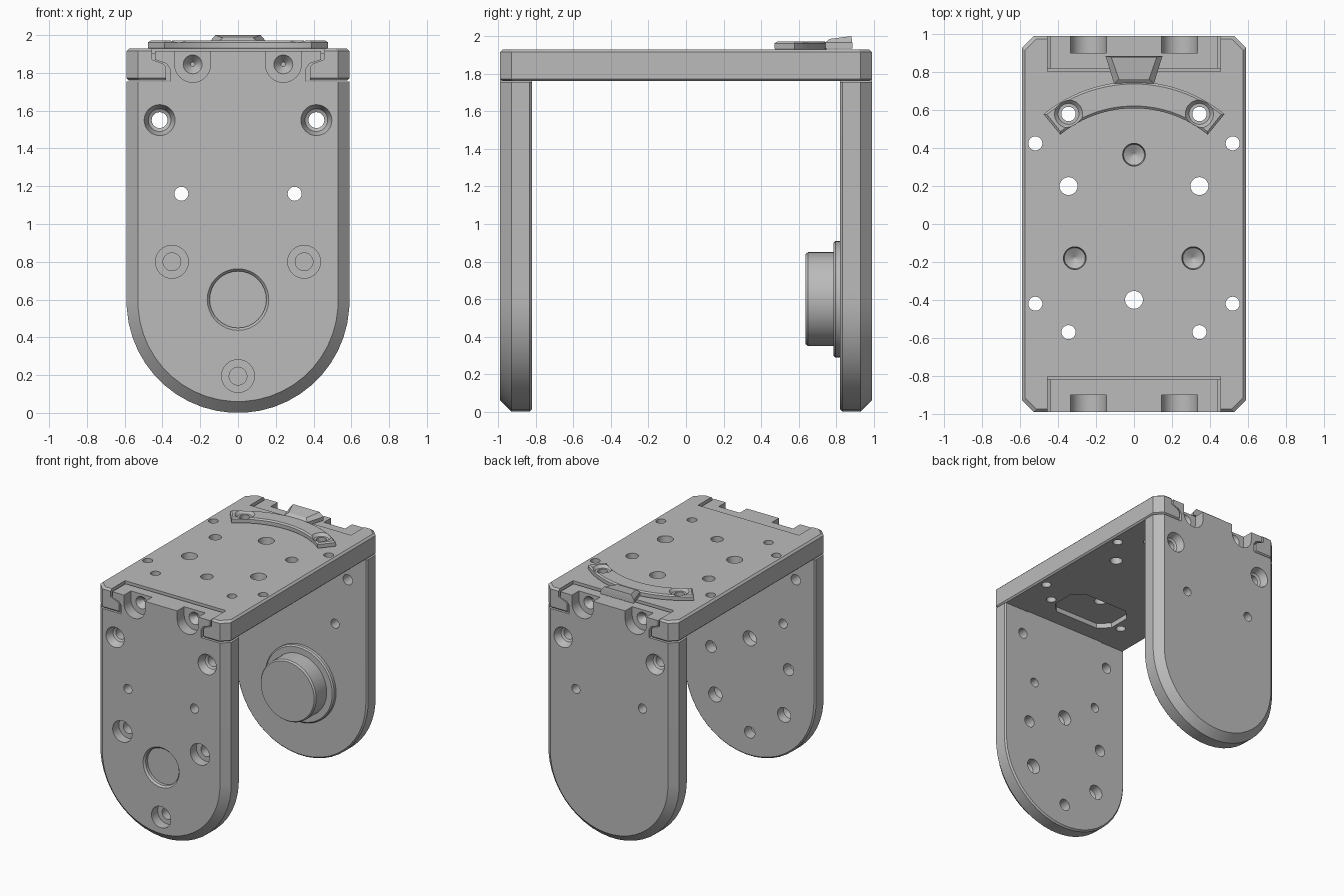
import bpy, bmesh
from math import sin, cos, pi, radians
from mathutils import Vector

cube = bpy.data.objects.get("Cube")
if cube:
    bpy.data.objects.remove(cube)

grey = bpy.data.materials.new("plain_grey")
grey.use_nodes = True
colour = (0.5, 0.5, 0.5, 1)
grey.diffuse_color = colour
grey.node_tree.nodes["Principled BSDF"].inputs["Base Color"].default_value = colour


# Helpers: rings of points, lofted solids and cutting
def at_y(pts, y):
    return [Vector((a, y, b)) for a, b in pts]


def at_z(pts, z):
    return [Vector((a, b, z)) for a, b in pts]


def circle(x, y, r, n=32):
    return [(x + r * cos(2 * pi * i / n), y + r * sin(2 * pi * i / n)) for i in range(n)]


def both(half):
    """Close a right-hand outline with its mirror image."""
    return half + [(-x, y) for x, y in reversed(half)]


def solid(name, bodies):
    """Each body is a list of equal-length rings joined in order and capped."""
    bm = bmesh.new()
    for rings in bodies:
        loops = [[bm.verts.new(p) for p in ring] for ring in rings]
        n = len(loops[0])
        for a, b in zip(loops, loops[1:]):
            for i in range(n):
                j = (i + 1) % n
                bm.faces.new((a[i], a[j], b[j], b[i]))
        bm.faces.new(loops[0])
        bm.faces.new(loops[-1])
    bmesh.ops.recalc_face_normals(bm, faces=bm.faces)
    mesh = bpy.data.meshes.new(name)
    bm.to_mesh(mesh)
    bm.free()
    obj = bpy.data.objects.new(name, mesh)
    bpy.context.collection.objects.link(obj)
    mesh.materials.append(grey)
    return obj


def cut(obj, bodies):
    cutter = solid("cutter", bodies)
    cutter.hide_render = True
    mod = obj.modifiers.new("cut", "BOOLEAN")
    mod.operation, mod.solver, mod.object = "DIFFERENCE", "EXACT", cutter
    bpy.context.view_layer.objects.active = obj
    bpy.ops.object.modifier_apply(modifier=mod.name)
    bpy.data.objects.remove(cutter)


def finish(obj):
    bpy.ops.object.select_all(action="DESELECT")
    obj.select_set(True)
    bpy.context.view_layer.objects.active = obj
    bpy.ops.object.shade_smooth_by_angle(angle=radians(25))


def hole_y(x, z, steps):
    return [at_y(circle(x, z, r), y) for r, y in steps]


def hole_z(x, y, steps):
    return [at_z(circle(x, y, r), z) for r, z in steps]


OUT, IN = 0.99, 0.82      # outer and inner faces of the side plates
SIDES = (-1, 1)


# Side plates: rounded shield with an interlocking tab at the top
def shield(inset):
    r = 0.59 - inset
    arc = [(r * sin(a), 0.59 - r * cos(a)) for a in (pi / 2 * (i + 0.5) / 12 for i in range(12))]
    tab = [(0.36, 1.755), (0.36, 1.82), (0.38, 1.85), (0.44, 1.87), (0.44, 1.915)]
    return both(arc + [(r, 0.59), (r, 1.755)] + tab)


def side_plate(name, s):
    plate = solid(name, [[at_y(shield(i), s * y) for i, y in
                          ((0.06, OUT), (0, OUT - 0.06), (0, IN + 0.012), (0.012, IN))]])
    # U-shaped screw pockets open to the top
    pockets, holes = [], []
    for x in (-0.24, 0.24):
        u = [(x + 0.095 * cos(a), 1.845 + 0.095 * sin(a)) for a in (pi + pi * i / 16 for i in range(17))]
        u += [(x + 0.095, 2), (x - 0.095, 2)]
        pockets.append([at_y(u, s * 1.1), at_y(u, s * 0.9)])
    cut(plate, pockets)
    for x in SIDES:
        holes.append(hole_y(x * 0.24, 1.845, ((0.05, s * 0.93), (0.05, s * 0.9), (0.012, s * 0.85))))
        holes.append(hole_y(x * 0.415, 1.55, ((0.082, s * 1.1), (0.082, s * OUT), (0.06, s * 0.93),
                                              (0.042, s * 0.92), (0.042, s * 0.7))))
        holes.append(hole_y(x * 0.3, 1.16, ((0.037, s * 1.1), (0.037, s * 0.7))))
    cut(plate, holes)
    return plate


front = side_plate("front_plate", -1)
bores = [hole_y(x, z, ((0.087, -1.1), (0.087, -0.91), (0.047, -0.91), (0.047, -0.7)))
         for x, z in ((-0.35, 0.8), (0.35, 0.8), (0, 0.195))]
bores += [hole_y(x, z, ((0.06, -0.7), (0.06, IN * -1), (0.055, -0.89), (0.005, -0.92)))
          for x, z in ((0, 0.96), (-0.31, 0.42), (0.31, 0.42))]
bores.append(hole_y(0, 0.6, ((0.163, -1.1), (0.163, -OUT), (0.15, -0.975), (0.15, -0.95))))
cut(front, bores)
finish(front)
finish(side_plate("back_plate", 1))

# Pivot boss with flange on the inside of the back plate
finish(solid("pivot_boss", [
    [at_y(circle(0, 0.6, r, 48), y) for r, y in
     ((0.3, 0.83), (0.31, 0.82), (0.31, 0.795), (0.3, 0.785), (0.25, 0.785),
      (0.25, 0.65), (0.24, 0.637))]]))


# Top plate with clipped corners and notched ends
def clipped(w, d, c, y0=0):
    return [(sx * x, y0 + sy * y) for sx, sy, pts in
            ((1, 1, ((w, d - c), (w - c, d))), (-1, 1, ((w - c, d), (w, d - c))),
             (-1, -1, ((w, d - c), (w - c, d))), (1, -1, ((w - c, d), (w, d - c))))
            for x, y in pts]


top = solid("top_plate", [[at_z(clipped(0.59 - i, OUT - i, 0.06), z) for i, z in
                           ((0.012, 1.76), (0, 1.772), (0, 1.915), (0.015, 1.93))]])
notch = both([(0.38, 1.7), (0.38, 1.83), (0.40, 1.85), (0.455, 1.87), (0.455, 2)])
ledge = both([(0.455, 1.905), (0.455, 2)])
cut(top, [[at_y(notch, s * IN), at_y(notch, s * 1.1)] for s in SIDES])
cut(top, [[at_y(ledge, s * 0.805), at_y(ledge, s * 1.1)] for s in SIDES])
# Shallow recess underneath
cut(top, [[at_z(clipped(0.28, 0.17, 0.08, -0.51), z) for z in (1.7, 1.8)]])
through = [(0, -0.4, 0.047)]
for s in SIDES:
    through += [(s * 0.345, 0.2, 0.047), (s * 0.52, 0.425, 0.037), (s * 0.52, -0.42, 0.037),
                (s * 0.345, -0.57, 0.037), (s * 0.345, 0.58, 0.038)]
drills = [hole_z(x, y, ((r, 2.1), (r, 1.6))) for x, y, r in through]
drills += [hole_z(x, y, ((0.06, 2), (0.06, 1.93), (0.055, 1.87), (0.005, 1.84)))
           for x, y in ((0, 0.365), (-0.312, -0.18), (0.312, -0.18))]
cut(top, drills)
finish(top)


# Curved clip with two screw seats
def sector(inset):
    spread = radians(39.5) - inset / 0.68
    angles = [spread * (i / 12 - 1) for i in range(25)]
    r0, r1 = 0.61 + inset, 0.75 - inset
    return ([(r1 * sin(a), r1 * cos(a)) for a in angles]
            + [(r0 * sin(a), r0 * cos(a)) for a in reversed(angles)])


clip = solid("curved_clip", [[at_z(sector(i), z) for i, z in
                              ((0.004, 1.928), (0, 1.935), (0, 1.962), (0.012, 1.972))]])
cut(clip, [hole_z(s * 0.345, 0.58, ((0.074, 2), (0.074, 1.972), (0.055, 1.95), (0.038, 1.95), (0.038, 1.85)))
           for s in SIDES])
finish(clip)

# Wedge-shaped thumb tab on the clip
base = both([(0.105, 0.74), (0.15, 0.885)])
crown = [Vector((x, y, z)) for x, y, z in
         ((0.08, 0.765, 1.985), (0.12, 0.88, 2), (-0.12, 0.88, 2), (-0.08, 0.765, 1.985))]
finish(solid("clip_tab", [[at_z(base, 1.935), at_z(base, 1.965), crown]]))
